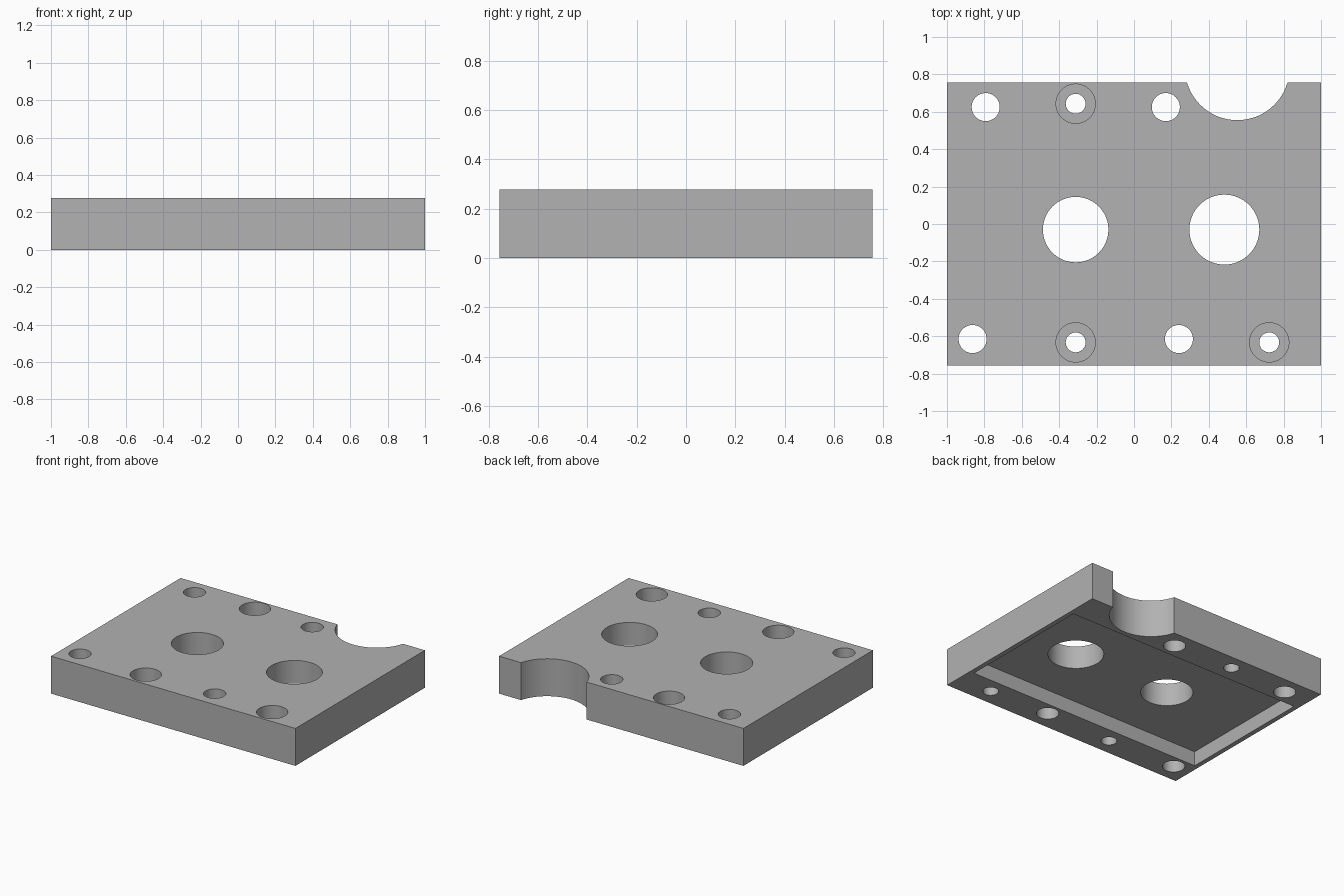
import bpy
import math

if "Cube" in bpy.data.objects:
    bpy.data.objects.remove(bpy.data.objects["Cube"], do_unlink=True)

WIDTH, DEPTH, HEIGHT = 2.0, 1.514, 0.277

grey = bpy.data.materials.new("plain_grey")
grey.use_nodes = True
grey.diffuse_color = (0.445, 0.445, 0.445, 1)
grey.node_tree.nodes["Principled BSDF"].inputs["Base Color"].default_value = grey.diffuse_color


def block(name, size, z_low):
    """Box centred on x and y, with its underside at z_low."""
    bpy.ops.mesh.primitive_cube_add(size=1, location=(0, 0, z_low + size[2] / 2))
    obj = bpy.context.object
    obj.name = name
    obj.scale = size
    bpy.ops.object.transform_apply(location=True, rotation=False, scale=True)
    return obj


def cut(target, cutter):
    """Subtract the cutter from the target, then discard it."""
    cutter.hide_render = True
    mod = target.modifiers.new("cut", "BOOLEAN")
    mod.operation = "DIFFERENCE"
    mod.solver = "EXACT"
    mod.object = cutter
    bpy.ops.object.select_all(action="DESELECT")
    target.select_set(True)
    bpy.context.view_layer.objects.active = target
    bpy.ops.object.modifier_apply(modifier=mod.name)
    bpy.data.objects.remove(cutter, do_unlink=True)


def drill(target, x, y, radius, z_low=-0.1):
    """Round hole from z_low up through the top face."""
    top = HEIGHT + 0.1
    bpy.ops.mesh.primitive_cylinder_add(vertices=64, radius=radius, depth=top - z_low,
                                        location=(x, y, (top + z_low) / 2))
    cutter = bpy.context.object
    cutter.name = "hole_cutter"
    cut(target, cutter)


# Plate with a shallow rectangular pocket underneath
plate = block("mounting_plate", (WIDTH, DEPTH, HEIGHT), 0)
plate.data.materials.append(grey)
cut(plate, block("pocket_cutter", (1.93, 1.036, 0.208), -0.1))

# Two large bores and the round notch in the back edge
drill(plate, -0.312, -0.03, 0.175)
drill(plate, 0.483, -0.03, 0.187)
drill(plate, 0.552, 0.835, 0.28)

# Plain holes
for x, y in [(-0.793, 0.625), (0.17, 0.625), (-0.863, -0.615), (0.24, -0.615)]:
    drill(plate, x, y, 0.075)

# Counterbored screw holes
for x, y in [(-0.312, 0.643), (-0.312, -0.633), (0.723, -0.633)]:
    drill(plate, x, y, 0.053)
    drill(plate, x, y, 0.105, z_low=0.137)

# Smooth bores with crisp edges
plate.data.materials.clear()
plate.data.materials.append(grey)
for face in plate.data.polygons:
    face.material_index = 0
plate.select_set(True)
bpy.context.view_layer.objects.active = plate
bpy.ops.object.shade_smooth_by_angle(angle=math.radians(30))
